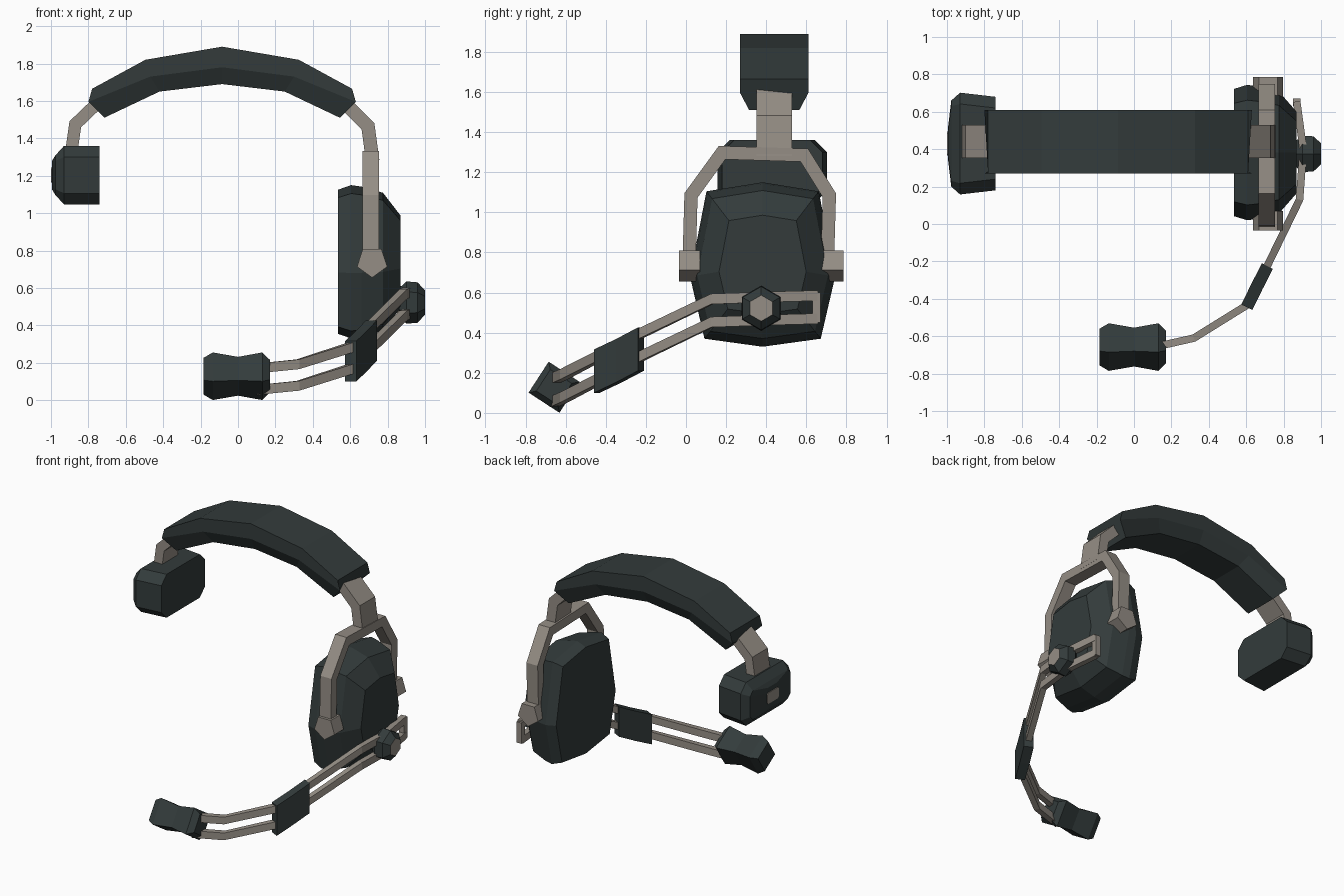
import bpy, bmesh, math
from mathutils import Vector as V

if "Cube" in bpy.data.objects:
    bpy.data.objects.remove(bpy.data.objects["Cube"])


def material(name, rgb):
    m = bpy.data.materials.new(name)
    m.diffuse_color = (*rgb, 1)
    m.use_nodes = True
    m.node_tree.nodes["Principled BSDF"].inputs["Base Color"].default_value = m.diffuse_color
    return m


DARK = material("dark_slate", (0.033, 0.044, 0.044))
GREY = material("warm_grey", (0.30, 0.27, 0.235))


def loft(name, rings, *mats):
    """Skin a list of equal-length rings and cap both ends."""
    bm = bmesh.new()
    rows = [[bm.verts.new(p) for p in r] for r in rings]
    n = len(rows[0])
    for a, b in zip(rows, rows[1:]):
        for i in range(n):
            j = (i + 1) % n
            bm.faces.new((a[i], a[j], b[j], b[i]))
    bm.faces.new(rows[0])
    end = bm.faces.new(rows[-1])
    if len(mats) > 1:
        end.material_index = 1          # second colour goes on the end cap
    bmesh.ops.recalc_face_normals(bm, faces=bm.faces)
    me = bpy.data.meshes.new(name)
    bm.to_mesh(me)
    bm.free()
    for m in mats:
        me.materials.append(m)
    ob = bpy.data.objects.new(name, me)
    bpy.context.collection.objects.link(ob)
    return ob


def strip(name, pts, axis, half_w, half_t, mat):
    """Mitred bar along pts; half_w runs along axis, half_t across the path."""
    pts, axis = [V(p) for p in pts], V(axis)
    sides = [axis.cross(b - a).normalized() for a, b in zip(pts, pts[1:])]
    rings = []
    for i, p in enumerate(pts):
        s0, s1 = sides[max(i - 1, 0)], sides[min(i, len(sides) - 1)]
        m = (s0 + s1).normalized()
        m = m * (half_t / m.dot(s0))
        w = axis * half_w
        rings.append([p + m + w, p - m + w, p - m - w, p + m - w])
    return loft(name, rings, mat)


def ngon_x(x, cy, cz, r, n, start):
    """Regular polygon in a plane of constant x."""
    return [(x, cy + r * math.cos(start + k * math.tau / n),
             cz + r * math.sin(start + k * math.tau / n)) for k in range(n)]


# Padded headband: outer, middle and inner arch points for each station
CY, CX = 0.44, -0.085
half = [((0.695, 1.665), (0.715, 1.595), (0.63, 1.51)),
        ((0.41, 1.82), (0.385, 1.73), (0.335, 1.65)),
        ((0, 1.89), (0, 1.78), (0, 1.69))]
stations = [(-1, h) for h in half] + [(1, h) for h in half[1::-1]]
rings = []
for s, (o, m, i) in stations:
    prof = [(o, 0.17), (m, 0.17), (i, 0.125)]
    rings.append([(CX + s * p[0], CY + w, p[1]) for p, w in prof] +
                 [(CX + s * p[0], CY - w, p[1]) for p, w in prof[::-1]])
loft("headband", rings, DARK)

# Metal arms leaving the headband
strip("left_arm", [(-0.75, CY, 1.59), (-0.87, CY, 1.475), (-0.895, CY, 1.30)],
      (0, 1, 0), 0.088, 0.033, GREY)
strip("right_arm", [(0.57, CY, 1.59), (0.695, CY, 1.465), (0.72, CY, 1.28)],
      (0, 1, 0), 0.088, 0.036, GREY)


# Left temple pad
def pad_ring(x, hy, hz, c):
    return [(x, 0.43 + y, 1.203 + z) for y, z in (
        (hy, hz - c), (hy - c, hz), (c - hy, hz), (-hy, hz - c),
        (-hy, c - hz), (c - hy, -hz), (hy - c, -hz), (hy, c - hz))]


loft("temple_pad", [pad_ring(-0.74, 0.25, 0.157, 0.06), pad_ring(-0.93, 0.272, 0.157, 0.06),
                    pad_ring(-0.977, 0.23, 0.105, 0.03), pad_ring(-0.995, 0.08, 0.075, 0.03)], DARK)
loft("temple_pad_rivet", [pad_ring(-0.994, 0.065, 0.04, 0.01),
                          pad_ring(-1.0, 0.065, 0.04, 0.01)], GREY)

# Right ear cup
outline = [(0, 0.41), (0.28, 0.365), (0.362, -0.06), (0.29, -0.37),
           (0, -0.41), (-0.29, -0.37), (-0.362, -0.06), (-0.28, 0.365)]
loft("ear_cup", [[(x, 0.382 + y * s, 0.74 + z * s) for y, z in outline]
                 for x, s in ((0.535, 0.94), (0.605, 1), (0.66, 0.98),
                              (0.775, 0.9), (0.87, 0.6))], DARK)

# Yoke around the ear cup, with its five-sided pivots
strip("yoke", [(0.71, 0.015, 0.74), (0.71, 0.025, 1.085), (0.71, 0.18, 1.298),
               (0.71, 0.59, 1.285), (0.71, 0.715, 1.085), (0.71, 0.705, 0.74)],
      (1, 0, 0), 0.045, 0.033, GREY)
for name, y0, y1 in (("front_yoke_pivot", -0.035, 0.07), ("back_yoke_pivot", 0.675, 0.785)):
    loft(name, [[(0.717 + 0.085 * math.cos(a), y, 0.74 + 0.085 * math.sin(a))
                 for a in (math.tau * k / 5 - math.pi / 2 for k in range(5))]
                for y in (y0, y1)], GREY)

# Microphone boom: two parallel wires joined at the back
boom = [(0.87, 0.655, 0.585), (0.905, 0.40, 0.578), (0.885, 0.13, 0.568),
        (0.70, -0.25, 0.385), (0.61, -0.43, 0.285), (0.32, -0.61, 0.192), (0.10, -0.66, 0.17)]
strip("upper_boom_wire", boom, (0, 0, 1), 0.026, 0.02, GREY)
strip("lower_boom_wire", [(x, y, z - 0.115) for x, y, z in boom], (0, 0, 1), 0.026, 0.02, GREY)
strip("boom_end_link", [(0.87, 0.65, 0.45), (0.87, 0.65, 0.60)], (1, 0, 0), 0.02, 0.02, GREY)

# Sleeve clamping the two wires
strip("boom_sleeve", [(0.713, -0.225, 0.318), (0.657, -0.335, 0.26), (0.603, -0.445, 0.208)],
      (0, 0.13, 0.99) and (0, 0, 1), 0.108, 0.033, DARK)

# Hexagonal boom knob with a grey cap
loft("boom_knob", [ngon_x(x, 0.375, 0.522, r, 6, math.pi / 2) for x, r in
                   ((0.86, 0.075), (0.90, 0.113), (0.96, 0.108), (1.0, 0.065))], DARK, GREY)

# Four-sided waisted microphone foam
loft("microphone", [ngon_x(x, -0.658, 0.128, r, 4, math.radians(102)) for x, r in
                    ((-0.185, 0.10), (-0.135, 0.13), (0, 0.106), (0.13, 0.13), (0.17, 0.09))], DARK)
